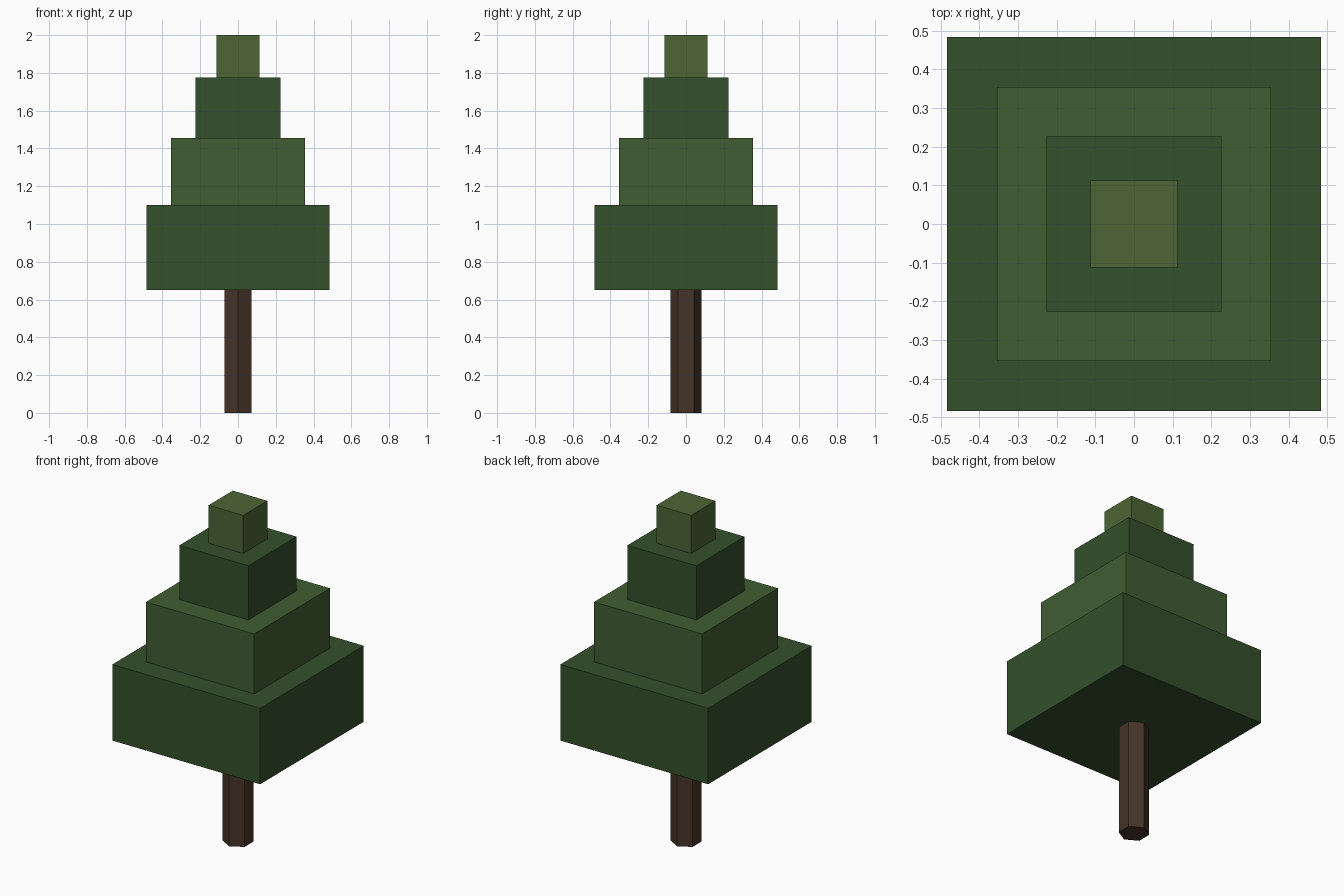
import bpy

if "Cube" in bpy.data.objects:
    bpy.data.objects.remove(bpy.data.objects["Cube"])

DARK, MID, LIGHT = (0.034, 0.08, 0.024, 1), (0.052, 0.107, 0.032, 1), (0.074, 0.13, 0.036, 1)
BROWN = (0.061, 0.034, 0.022, 1)


def material(name, color):
    mat = bpy.data.materials.new(name)
    mat.diffuse_color = color
    mat.use_nodes = True
    mat.node_tree.nodes["Principled BSDF"].inputs["Base Color"].default_value = mat.diffuse_color
    return mat


def finish(name, mat):
    obj = bpy.context.object
    obj.name = obj.data.name = name
    obj.data.materials.append(mat)
    bpy.ops.object.transform_apply(location=False, rotation=False, scale=True)


dark = material("dark_green", DARK)
mid = material("mid_green", MID)
light = material("light_green", LIGHT)
brown = material("bark_brown", BROWN)

# Hexagonal trunk with corners pointing front and back
trunk_top = 0.65
bpy.ops.mesh.primitive_cylinder_add(vertices=6, radius=0.083, depth=trunk_top,
                                    location=(0, 0, trunk_top / 2))
finish("trunk", brown)

# Stacked square foliage tiers: name, half width, bottom, top, material
tiers = [
    ("bottom_foliage", 0.484, 0.65, 1.10, dark),
    ("middle_foliage", 0.354, 1.10, 1.455, mid),
    ("upper_foliage", 0.226, 1.455, 1.775, dark),
    ("tip_foliage", 0.113, 1.775, 2.0, light),
]
for name, half, z0, z1, mat in tiers:
    bpy.ops.mesh.primitive_cube_add(size=1, location=(0, 0, (z0 + z1) / 2))
    bpy.context.object.scale = (2 * half, 2 * half, z1 - z0)
    finish(name, mat)
